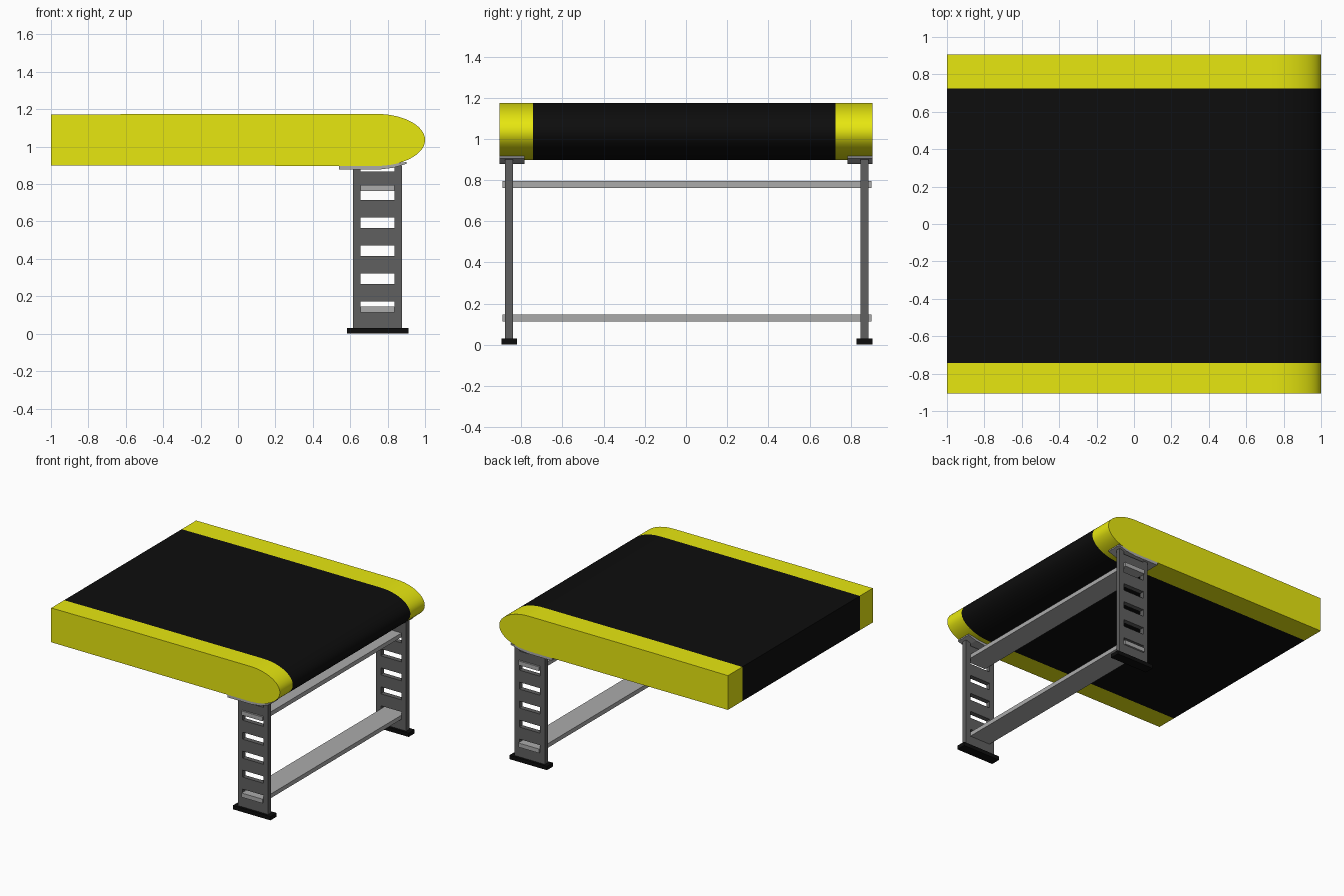
import bpy, bmesh, math

if "Cube" in bpy.data.objects:
    bpy.data.objects.remove(bpy.data.objects["Cube"])


def material(name, r, g, b):
    m = bpy.data.materials.new(name)
    m.diffuse_color = (r, g, b, 1)
    m.use_nodes = True
    m.node_tree.nodes["Principled BSDF"].inputs["Base Color"].default_value = m.diffuse_color
    return m


YELLOW = material("yellow", 0.80, 0.80, 0.005)
BLACK = material("black", 0.004, 0.004, 0.004)
DARK = material("dark_grey", 0.115, 0.115, 0.115)
GREY = material("mid_grey", 0.41, 0.41, 0.41)


def finish(name, bm, mat, smooth=False):
    bmesh.ops.recalc_face_normals(bm, faces=bm.faces)
    me = bpy.data.meshes.new(name)
    bm.to_mesh(me)
    bm.free()
    ob = bpy.data.objects.new(name, me)
    bpy.context.collection.objects.link(ob)
    me.materials.append(mat)
    if smooth:
        bpy.ops.object.select_all(action='DESELECT')
        bpy.context.view_layer.objects.active = ob
        ob.select_set(True)
        bpy.ops.object.shade_smooth_by_angle(angle=math.radians(30))
    return ob


def sweep(name, profile, y0, y1, mat, caps=(True, True), smooth=False):
    """Run an x-z profile along y, with optional end caps."""
    bm = bmesh.new()
    a = [bm.verts.new((x, y0, z)) for x, z in profile]
    b = [bm.verts.new((x, y1, z)) for x, z in profile]
    n = len(profile)
    for i in range(n):
        j = (i + 1) % n
        bm.faces.new((a[i], a[j], b[j], b[i]))
    if caps[0]:
        bm.faces.new(a)
    if caps[1]:
        bm.faces.new(b)
    return finish(name, bm, mat, smooth)


def rect(x0, x1, z0, z1):
    return [(x0, z0), (x1, z0), (x1, z1), (x0, z1)]


# Conveyor bed: flat at the left end, rounded nose at the right
N = 32
nose = [(0.74 + 0.26 * math.cos(t), 1.036 + 0.139 * math.sin(t))
        for t in (-math.pi / 2 + math.pi * i / N for i in range(N + 1))]
bed = [(-1, 0.90)] + nose + [(-0.35, 1.175), (-1, 1.171)]
sweep("front_side_rail", bed, -0.905, -0.744, YELLOW, (True, False), True)
sweep("belt", bed, -0.744, 0.725, BLACK, (False, False), True)
sweep("back_side_rail", bed, 0.725, 0.905, YELLOW, (False, True), True)

# Slotted leg: a grid of cells with the middle slots left open
XS = [0.615, 0.655, 0.838, 0.878]
ZS = [0.03] + [0.116 + 0.15 * i + d for i in range(5) for d in (0, 0.055)] + [0.866, 0.90]


def leg(name, y0, y1):
    bm = bmesh.new()
    v = [[bm.verts.new((x, y0, z)) for z in ZS] for x in XS]
    for i in range(3):
        for k in range(len(ZS) - 1):
            if i == 1 and k % 2 == 1:
                continue
            bm.faces.new((v[i][k], v[i + 1][k], v[i + 1][k + 1], v[i][k + 1]))
    ext = bmesh.ops.extrude_face_region(bm, geom=bm.faces[:], use_keep_orig=True)
    moved = [e for e in ext["geom"] if isinstance(e, bmesh.types.BMVert)]
    bmesh.ops.translate(bm, verts=moved, vec=(0, y1 - y0, 0))
    return finish(name, bm, DARK)


# Mounting plate bends up to follow the nose
plate = [(0.54, 0.877), (0.75, 0.877), (0.83, 0.887), (0.90, 0.908),
         (0.90, 0.918), (0.80, 0.905), (0.72, 0.899), (0.54, 0.899)]

# Legs, feet and plates on both sides (leg pair sits slightly towards the back)
for side, s in (("front", -1), ("back", 1)):
    yl = s * 0.863 + 0.004
    leg(side + "_leg", yl - 0.019, yl + 0.019)
    sweep(side + "_foot", rect(0.583, 0.912, 0, 0.03), yl - 0.038, yl + 0.038, BLACK)
    sweep(side + "_mounting_plate", plate, s * 0.845 - 0.06, s * 0.845 + 0.06, GREY)

# Cross bars pass through the leg slots
for name, z in (("lower_cross_bar", 0.113), ("upper_cross_bar", 0.762)):
    sweep(name, rect(0.656, 0.837, z, z + 0.033), -0.892, 0.9, GREY)
